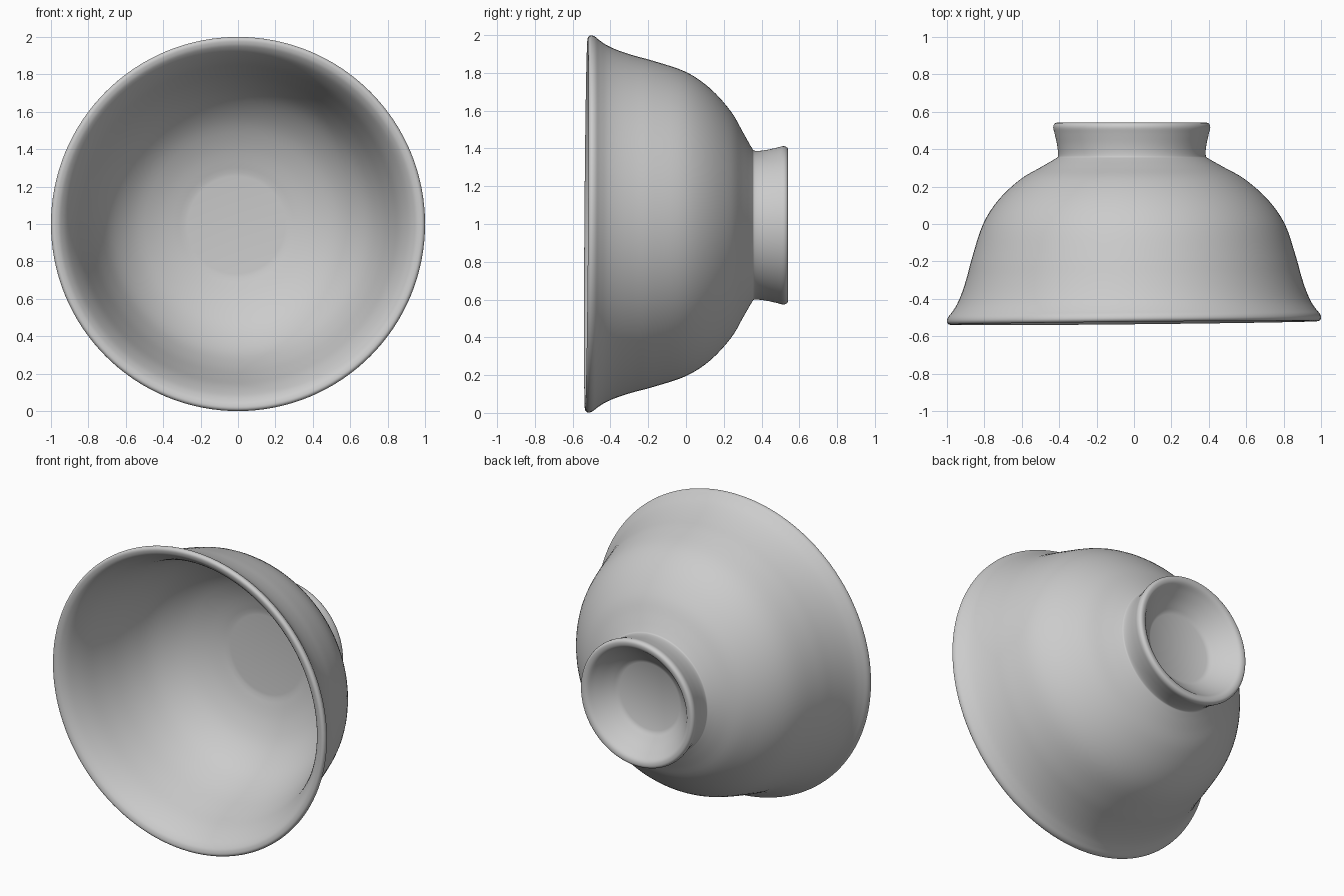
import bpy, bmesh, math
from mathutils import Vector

cube = bpy.data.objects.get("Cube")
if cube:
    bpy.data.objects.remove(cube, do_unlink=True)

grey = bpy.data.materials.new("plain grey")
grey.use_nodes = True
colour = (0.6, 0.6, 0.6, 1)
grey.diffuse_color = colour
grey.node_tree.nodes["Principled BSDF"].inputs["Base Color"].default_value = colour


def smooth_path(points, steps=4):
    """Catmull-Rom curve through the points, ends kept."""
    p = [Vector(q) for q in points]
    p = [p[0]] + p + [p[-1]]
    path = []
    for a, b, c, d in zip(p, p[1:], p[2:], p[3:]):
        for i in range(steps):
            t = i / steps
            path.append(0.5 * (2 * b + (c - a) * t + (2 * a - 5 * b + 4 * c - d) * t**2
                               + (3 * b - a - 3 * c + d) * t**3))
    return path + [p[-1]]


# Profile sections as (radius, y)
inside_floor = [(0, 0.315), (0.26, 0.31)]
inside = [(0.28, 0.308), (0.42, 0.265), (0.56, 0.19), (0.68, 0.07), (0.76, -0.08),
          (0.82, -0.25), (0.865, -0.385), (0.91, -0.475), (0.945, -0.515)]
lip = [(0.97, -0.527), (0.988, -0.526), (0.998, -0.512), (0.993, -0.49), (0.972, -0.463)]
outside = [(0.945, -0.422), (0.918, -0.36), (0.892, -0.28), (0.862, -0.17), (0.805, 0),
           (0.72, 0.128), (0.6, 0.238), (0.49, 0.302), (0.41, 0.348)]
foot = [(0.394, 0.365), (0.398, 0.42), (0.411, 0.48), (0.419, 0.515), (0.412, 0.535),
        (0.395, 0.541), (0.37, 0.533), (0.34, 0.5), (0.29, 0.45), (0.24, 0.41)]
recess_floor = [(0.22, 0.4), (0, 0.4)]

profile = ([Vector(q) for q in inside_floor] + smooth_path(inside + lip + outside + foot)
           + [Vector(q) for q in recess_floor])

# Lathe the profile about the y axis
bm = bmesh.new()
verts = [bm.verts.new((r, y, 0)) for r, y in profile]
edges = [bm.edges.new(pair) for pair in zip(verts, verts[1:])]
bmesh.ops.spin(bm, geom=verts + edges, cent=(0, 0, 0), axis=(0, 1, 0),
               angle=math.tau, steps=128, use_merge=False)
bmesh.ops.remove_doubles(bm, verts=bm.verts, dist=0.0005)

# Slight handmade tilt of the mouth and lean of the foot
for v in bm.verts:
    mouth = max(0, -v.co.y / 0.53)
    base = min(1, max(0, v.co.y / 0.4))
    v.co.y += mouth * (0.01 * v.co.x + 0.007 * v.co.z)
    v.co.x -= 0.012 * base
    v.co.z -= 0.007 * base
bmesh.ops.translate(bm, verts=bm.verts, vec=(0, 0, 1))
bmesh.ops.recalc_face_normals(bm, faces=bm.faces)

mesh = bpy.data.meshes.new("bowl")
bm.to_mesh(mesh)
bm.free()
mesh.materials.append(grey)
bowl = bpy.data.objects.new("bowl", mesh)
bpy.context.collection.objects.link(bowl)
bpy.context.view_layer.objects.active = bowl
bowl.select_set(True)
bpy.ops.object.shade_smooth_by_angle(angle=math.radians(40))
